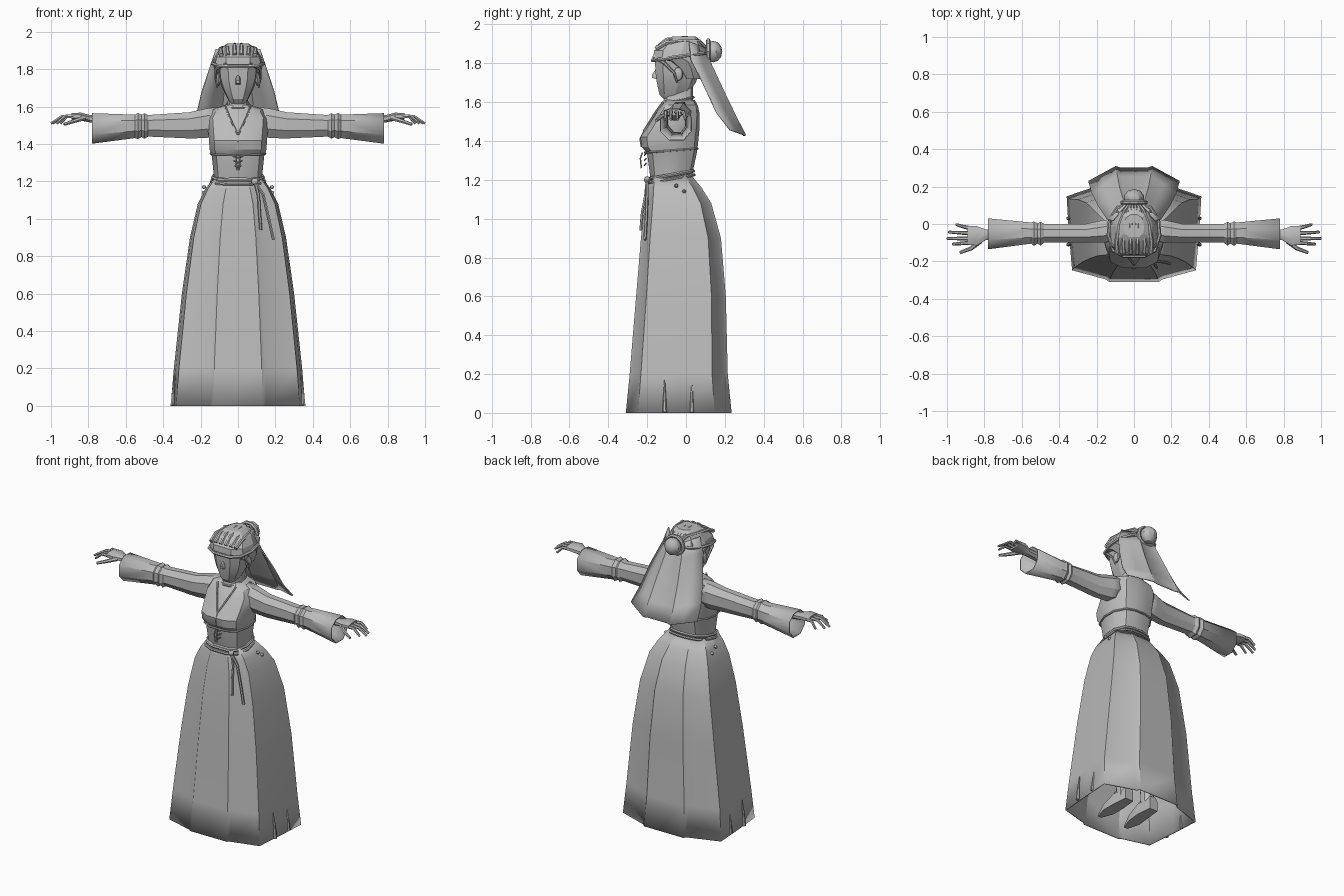
import bpy
import bmesh
import math
from mathutils import Vector

if "Cube" in bpy.data.objects:
    bpy.data.objects.remove(bpy.data.objects["Cube"])

grey = bpy.data.materials.new("plain grey")
grey.use_nodes = True
grey.diffuse_color = (.5, .5, .5, 1)
for node in grey.node_tree.nodes:
    if node.type == 'BSDF_PRINCIPLED':
        node.inputs["Base Color"].default_value = grey.diffuse_color


def finish(obj, angle=30, mirror=False, thickness=0):
    """Give an object its material, modifiers and shading."""
    obj.data.materials.clear()
    obj.data.materials.append(grey)
    if thickness:
        solid = obj.modifiers.new("thickness", 'SOLIDIFY')
        solid.thickness = thickness
    if mirror:
        obj.modifiers.new("mirror", 'MIRROR')
    bpy.ops.object.select_all(action='DESELECT')
    obj.select_set(True)
    bpy.context.view_layer.objects.active = obj
    bpy.ops.object.shade_smooth_by_angle(angle=math.radians(angle))
    return obj


def link_mesh(name, bm):
    bmesh.ops.recalc_face_normals(bm, faces=bm.faces[:])
    mesh = bpy.data.meshes.new(name)
    bm.to_mesh(mesh)
    bm.free()
    obj = bpy.data.objects.new(name, mesh)
    bpy.context.collection.objects.link(obj)
    return obj


def mirrored(half):
    """Complete a half outline across x = 0."""
    return half + [(-x, y) for x, y in reversed(half)]


def fit(outline, low_a, high_a, low_b, high_b):
    """Scale a unit outline into a rectangle."""
    return [((low_a + high_a) / 2 + a * (high_a - low_a) / 2,
             (low_b + high_b) / 2 + b * (high_b - low_b) / 2) for a, b in outline]


def loft(name, outline, rings, axis='z', caps=True, **options):
    """Skin rings of (position, low, high, low, high) along an axis."""
    bm = bmesh.new()
    skins = []
    for position, *bounds in rings:
        skin = []
        for a, b in fit(outline, *bounds):
            point = {'x': (position, a, b), 'y': (a, position, b), 'z': (a, b, position)}[axis]
            skin.append(bm.verts.new(point))
        skins.append(skin)
    count = len(outline)
    for lower, upper in zip(skins, skins[1:]):
        for i in range(count):
            j = (i + 1) % count
            bm.faces.new((lower[i], lower[j], upper[j], upper[i]))
    if caps:
        bm.faces.new(skins[0][::-1])
        bm.faces.new(skins[-1])
    return finish(link_mesh(name, bm), **options)


def upright(name, outline, rings, **options):
    """Symmetric loft from rings of (z, half width, front y, back y)."""
    return loft(name, outline, [(z, -w, w, f, b) for z, w, f, b in rings], **options)


def tube(name, points, radius, tip=1, cyclic=False, **options):
    """Low-poly tube along a path, tapering to its tip."""
    curve = bpy.data.curves.new(name, 'CURVE')
    curve.dimensions = '3D'
    curve.bevel_depth = radius
    curve.bevel_resolution = 1
    curve.use_fill_caps = True
    spline = curve.splines.new('POLY')
    spline.points.add(len(points) - 1)
    for i, (target, point) in enumerate(zip(spline.points, points)):
        target.co = (*point, 1)
        target.radius = 1 + (tip - 1) * i / (len(points) - 1)
    spline.use_cyclic_u = cyclic
    obj = bpy.data.objects.new(name, curve)
    bpy.context.collection.objects.link(obj)
    bpy.ops.object.select_all(action='DESELECT')
    obj.select_set(True)
    bpy.context.view_layer.objects.active = obj
    bpy.ops.object.convert(target='MESH')
    return finish(bpy.context.view_layer.objects.active, **options)


def trim(name, width, front, back, front_z, back_z, radius):
    """Cord around the body, sloping from front to back."""
    path = [(x, y, front_z + (back_z - front_z) * (y - front) / (back - front))
            for x, y in fit(BODY, -width, width, front, back)]
    tube(name, path, radius, cyclic=True)


def ball(name, centre, size, **options):
    bm = bmesh.new()
    bmesh.ops.create_uvsphere(bm, u_segments=10, v_segments=6, radius=1)
    for vert in bm.verts:
        vert.co = Vector(centre) + vert.co * Vector(size)
    return finish(link_mesh(name, bm), **options)


BODY = mirrored([(.4, -1), (.82, -.78), (1, -.2), (.95, .4), (.65, .88), (.25, 1)])
PLEATS = mirrored([(.37, -1), (.42, -.95), (.92, -.77), (.97, 0), (1, .68), (.45, .93), (.4, 1)])
FACE = mirrored([(.5, -1), (.92, -.65), (1, .1), (.75, .75), (.3, 1)])
SLEEVE = [(-1, .5), (-1, -.4), (-.4, -1), (.5, -1), (1, -.4), (1, .5), (.4, 1), (-.4, 1)]
BOX = [(-1, -1), (1, -1), (1, .4), (.5, 1), (-.5, 1), (-1, .4)]

# Skirt, hollow and open at the hem
upright("skirt", PLEATS, [
    (0, .36, -.31, .235), (.2, .343, -.29, .215), (.6, .3, -.257, .205),
    (.9, .257, -.232, .18), (1.08, .215, -.21, .13), (1.16, .175, -.198, .08),
    (1.22, .13, -.185, .03)], caps=False, thickness=.008)
for y in (-.11, .03):
    tube("hem_fold", [(.35, y, .005), (.345, y, .09), (.335, y, .17)], .012, tip=.2, mirror=True)

# Bodice with bust, shoulders and neck
upright("bodice", BODY, [
    (1.17, .12, -.17, .02), (1.22, .128, -.185, .03), (1.335, .14, -.2, .055),
    (1.37, .152, -.228, .06), (1.42, .155, -.235, .065), (1.47, .16, -.2, .07),
    (1.54, .165, -.155, .07), (1.585, .14, -.125, .06), (1.61, .065, -.11, .045)])
upright("neck", BODY, [(1.56, .07, -.125, .045), (1.61, .056, -.115, .035), (1.7, .05, -.1, .035)])
trim("under_bust_trim", .146, -.212, .06, 1.34, 1.36, .006)
trim("upper_belt", .135, -.194, .038, 1.205, 1.245, .009)
trim("lower_belt", .143, -.2, .042, 1.185, 1.225, .008)
trim("collar", .062, -.122, .04, 1.595, 1.625, .006)
tube("neckline", [(.066, -.118, 1.6), (.045, -.158, 1.545), (0, -.217, 1.45)], .006, mirror=True)
tube("bodice_seam", [(0, -.217, 1.45), (0, -.237, 1.41), (0, -.23, 1.37)], .004)

# Laces and belt cords
for width, z in ((.03, 1.335), (.022, 1.31), (.016, 1.285)):
    tube("lace", [(-width, -.205, z), (0, -.214, z - .01), (width, -.205, z)], .004)
tube("lace_end", [(.008, -.225, 1.34), (.01, -.235, 1.31), (.005, -.23, 1.26)], .004, mirror=True)
tube("long_cord", [(.09, -.2, 1.2), (.135, -.2, 1.13), (.165, -.205, 1), (.19, -.212, .89)], .008)
tube("short_cord", [(.09, -.2, 1.2), (.11, -.208, 1.12), (.115, -.225, 1.03), (.122, -.233, .94)], .008)
ball("belt_knot", (.09, -.2, 1.2), (.02, .016, .018))
for y, z in ((-.05, 1.17), (-.01, 1.14)):
    ball("side_button", (.182, y, z), (.012, .01, .01), mirror=True)

# Sleeves with an elbow band and open cuffs
loft("sleeves", SLEEVE, [
    (.09, -.09, .03, 1.45, 1.6), (.17, -.1, .02, 1.432, 1.59), (.26, -.1, 0, 1.43, 1.57),
    (.48, -.1, 0, 1.44, 1.555), (.5, -.115, .012, 1.428, 1.565), (.515, -.105, .003, 1.437, 1.557),
    (.535, -.117, .014, 1.426, 1.566), (.55, -.105, .008, 1.432, 1.557),
    (.78, -.135, .03, 1.402, 1.565)], axis='x', caps=False, mirror=True, thickness=.006)

# Hands
loft("palms", SLEEVE, [
    (.7, -.085, -.03, 1.505, 1.555), (.79, -.085, -.03, 1.515, 1.555),
    (.84, -.115, -.012, 1.525, 1.568), (.89, -.11, -.012, 1.53, 1.565)], axis='x', mirror=True)
for y, tip_y, reach in ((-.1, -.108, .97), (-.077, -.078, 1), (-.05, -.043, .99), (-.024, -.003, .95)):
    knuckle = (.88 + reach) / 2
    tube("finger", [(.87, y, 1.548), (knuckle, (y + tip_y) / 2, 1.548), (reach, tip_y, 1.51)],
         .012, tip=.6, mirror=True)
tube("thumb", [(.82, -.09, 1.54), (.87, -.13, 1.525), (.93, -.153, 1.505)], .014, tip=.6, mirror=True)

# Head and face
upright("head", FACE, [
    (1.615, .04, -.115, -.03), (1.64, .055, -.137, .01), (1.7, .085, -.15, .05),
    (1.75, .1, -.157, .07), (1.82, .108, -.16, .08), (1.88, .09, -.13, .07)], angle=20)
loft("nose", BOX, [(-.176, -.008, .008, 1.725, 1.74), (-.14, -.016, .016, 1.715, 1.79)], axis='y')
ball("ears", (.105, -.04, 1.745), (.014, .025, .035), mirror=True)

# Hair, with strands drawn back into a bun
upright("hair", FACE, [
    (1.72, .09, -.01, .08), (1.77, .115, -.05, .092), (1.81, .13, -.1, .098),
    (1.825, .133, -.168, .1), (1.865, .125, -.165, .1), (1.91, .098, -.12, .085),
    (1.938, .055, -.07, .05)], angle=20)
for x in (.018, .055, .09):
    tube("hair_strand", [(x, -.155, 1.875), (x * 1.05, -.1, 1.925 - x * .2), (x * .9, 0, 1.937 - x * .25),
                         (x * .6, .07, 1.915), (x * .3, .11, 1.875)], .013, tip=.6, mirror=True)
tube("temple_lock", [(.06, -.165, 1.835), (.118, -.11, 1.8), (.12, -.06, 1.75), (.11, -.045, 1.7)],
     .011, tip=.4, mirror=True)
trim("headband", .137, -.172, .105, 1.815, 1.855, .01)
ball("bun", (0, .14, 1.86), (.055, .047, .055))
tube("bun_band", [(.062 * math.cos(a), .115, 1.86 + .06 * math.sin(a))
                  for a in [math.tau * i / 10 for i in range(10)]], .012, cyclic=True)

# Veil hanging down the back in folds
bm = bmesh.new()
veil_rows = []
for z, width, edge, middle in ((1.88, .118, .02, .1), (1.79, .148, .03, .135), (1.65, .195, .1, .2),
                               (1.52, .225, .16, .263), (1.43, .245, .23, .31)):
    row = []
    for i, u in enumerate((-1, -.7, -.4, -.3, .3, .4, .7, 1)):
        side = max(0, (abs(u) - .4) / .6)
        fold = .008 if i in (3, 4) else 0
        row.append(bm.verts.new((u * width, middle + (edge - middle) * side - fold, z + .03 * side)))
    veil_rows.append(row)
for upper, lower in zip(veil_rows, veil_rows[1:]):
    for i in range(len(upper) - 1):
        bm.faces.new((upper[i], lower[i], lower[i + 1], upper[i + 1]))
finish(link_mesh("veil", bm), thickness=.008)

# Legs and pointed shoes under the skirt
loft("legs", SLEEVE, [(.06, .06, .13, -.03, .05), (.4, .05, .14, -.05, .06), (1.1, .02, .13, -.12, .03)],
     mirror=True)
loft("shoes", BOX, [(.07, .065, .125, .02, .11), (-.03, .055, .135, .02, .12),
                    (-.12, .06, .14, .015, .07), (-.2, .09, .115, .015, .03)], axis='y', mirror=True)
